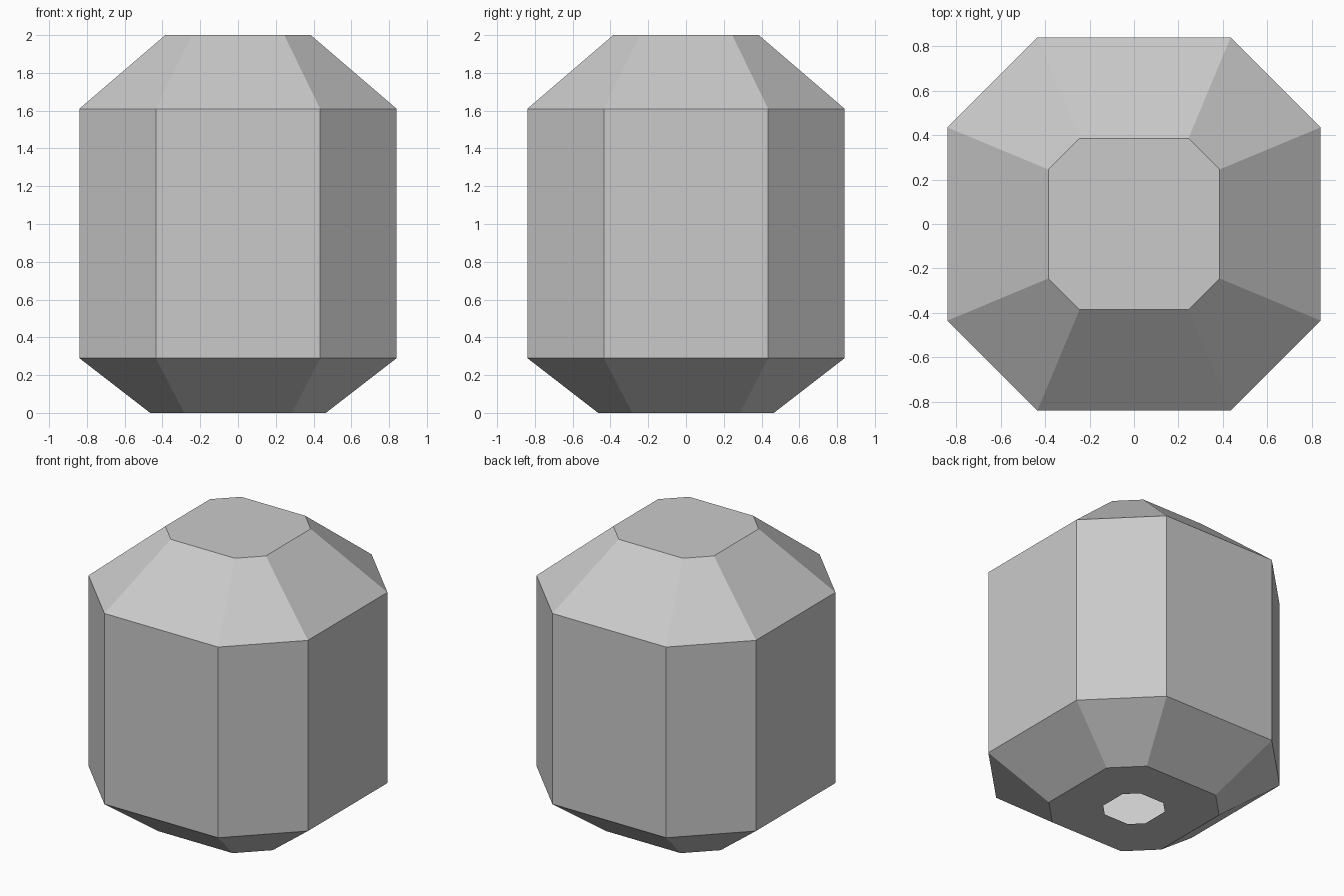
import bpy
import bmesh

default_cube = bpy.data.objects.get("Cube")
if default_cube:
    bpy.data.objects.remove(default_cube, do_unlink=True)

# Single grey material
grey = bpy.data.materials.new("light_grey")
grey.use_nodes = True
grey.diffuse_color = (0.59, 0.59, 0.59, 1)
grey.node_tree.nodes["Principled BSDF"].inputs["Base Color"].default_value = grey.diffuse_color


def octagon(bm, a, b, z):
    """Chamfered square: a is the half width, b the half length of a flat side."""
    corners = [(a, -b), (a, b), (b, a), (-b, a), (-a, b), (-a, -b), (-b, -a), (b, -a)]
    return [bm.verts.new((x, y, z)) for x, y in corners]


# Rings from the hole in the base up to the top rim
RINGS = [
    (0.175, 0.095, 0.0),
    (0.465, 0.285, 0.0),
    (0.84, 0.435, 0.29),
    (0.84, 0.435, 1.61),
    (0.385, 0.245, 2.0),
]

bm = bmesh.new()
loops = [octagon(bm, *ring) for ring in RINGS]

# Skin the hollow shell, leaving the base hole open
for low, high in zip(loops, loops[1:]):
    for i in range(8):
        j = (i + 1) % 8
        bm.faces.new((low[i], low[j], high[j], high[i]))

# Flat top
bm.faces.new(loops[-1])

mesh = bpy.data.meshes.new("hollow_octagonal_body")
bm.to_mesh(mesh)
bm.free()
mesh.materials.append(grey)
body = bpy.data.objects.new("hollow_octagonal_body", mesh)
bpy.context.collection.objects.link(body)
